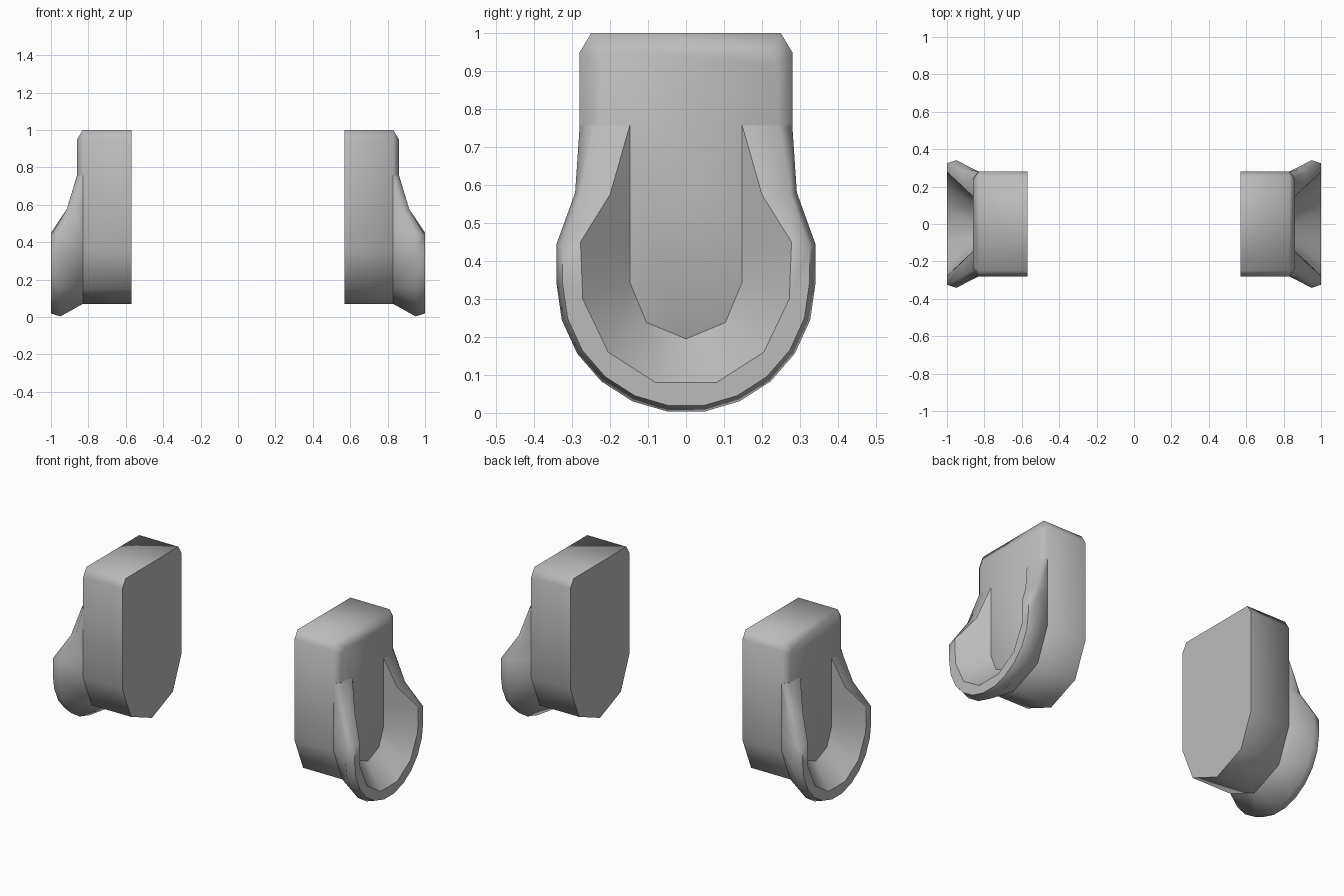
import bpy, bmesh, math

cube = bpy.data.objects.get("Cube")
if cube:
    bpy.data.objects.remove(cube, do_unlink=True)

grey = bpy.data.materials.new("plain grey")
grey.use_nodes = True
colour = (0.5, 0.5, 0.5, 1)
grey.diffuse_color = colour
grey.node_tree.nodes["Principled BSDF"].inputs["Base Color"].default_value = colour


def arc(radius, centre, steps):
    """Lower half circle from +y to -y as (y, z) points."""
    return [(radius * math.cos(math.pi * i / steps),
             centre - radius * math.sin(math.pi * i / steps)) for i in range(steps + 1)]


def finish(bm, name, angle):
    """Mesh to object, mirrored to the other side, smooth with sharp edges kept."""
    bmesh.ops.remove_doubles(bm, verts=bm.verts, dist=0.0005)
    bmesh.ops.dissolve_degenerate(bm, edges=bm.edges, dist=0.0005)
    bmesh.ops.recalc_face_normals(bm, faces=bm.faces)
    mesh = bpy.data.meshes.new(name)
    bm.to_mesh(mesh)
    bm.free()
    mesh.materials.append(grey)
    ob = bpy.data.objects.new(name, mesh)
    bpy.context.collection.objects.link(ob)
    bpy.ops.object.select_all(action='DESELECT')
    ob.select_set(True)
    bpy.context.view_layer.objects.active = ob
    bpy.ops.object.shade_smooth_by_angle(angle=math.radians(angle), keep_sharp_edges=True)
    ob.modifiers.new("Mirror", 'MIRROR').use_mirror_merge = False


# Body block: rounded bottom, clipped top corners, bevelled outer face
def body_loop(bm, x, half, top, clip_y, clip_z):
    pts = [(half - clip_y, top), (half, top - clip_z)] + arc(half, 0.35, 4)
    pts += [(-half, top - clip_z), (clip_y - half, top)]
    return [bm.verts.new((x, y, z)) for y, z in pts]


bm = bmesh.new()
loops = [body_loop(bm, 0.57, 0.28, 1.0, 0.03, 0.05),
         body_loop(bm, 0.83, 0.28, 1.0, 0.03, 0.05),
         body_loop(bm, 0.86, 0.24, 0.95, 0.02, 0.03)]
for a, b in zip(loops, loops[1:]):
    for i in range(len(a)):
        j = (i + 1) % len(a)
        bm.faces.new((a[i], a[j], b[j], b[i]))
bm.faces.new(loops[0])
bm.faces.new(loops[-1])
finish(bm, "body", 62)


# Cup lip: U-shaped rails joined by strips
def rail(bm, sides, curve, x):
    """Three side points (x, y, z), a curve at depth x, then the mirrored sides."""
    pts = [(i, p) for i, p in enumerate(sides)]
    last = len(curve) - 1
    pts += [(3 + 8 * i / last, (x, y, z)) for i, (y, z) in enumerate(curve)]
    pts += [(14 - i, (px, -y, z)) for i, (px, y, z) in reversed(list(enumerate(sides)))]
    return [(t, bm.verts.new(p)) for t, p in pts]


def strip(bm, a, b):
    """Join two rails that may differ in point count."""
    i = j = 0
    while i < len(a) - 1 or j < len(b) - 1:
        ta = a[i + 1][0] if i < len(a) - 1 else 99
        tb = b[j + 1][0] if j < len(b) - 1 else 99
        if abs(ta - tb) < 0.001:
            bm.faces.new((a[i][1], a[i + 1][1], b[j + 1][1], b[j][1]))
            i, j = i + 1, j + 1
        elif ta < tb:
            bm.faces.new((a[i][1], a[i + 1][1], b[j][1]))
            i += 1
        else:
            bm.faces.new((a[i][1], b[j + 1][1], b[j][1]))
            j += 1


bm = bmesh.new()
heights = (0.757, 0.58, 0.45)
half_rim = [(0.272, 0.30), (0.205, 0.16), (0.08, 0.08)]
rim_curve = half_rim + [(-y, z) for y, z in reversed(half_rim)]
root = rail(bm, [(0.83, 0.28, z) for z in heights], arc(0.28, 0.35, 4), 0.83)
outer = rail(bm, [(0.831, 0.28, 0.757), (0.88, 0.292, 0.58), (0.95, 0.341, 0.445)],
             arc(0.341, 0.341, 11), 0.95)
front = rail(bm, [(0.86, 0.245, 0.757), (0.915, 0.275, 0.578), (1.0, 0.325, 0.435)],
             arc(0.325, 0.341, 11), 1.0)
rim = rail(bm, [(0.861, 0.148, 0.757), (0.915, 0.2, 0.575), (1.0, 0.278, 0.45)],
           rim_curve, 1.0)
floor = rail(bm, [(0.861, 0.147, z) for z in heights], arc(0.147, 0.342, 4), 0.861)

rails = [root, outer, front, rim, floor]
for a, b in zip(rails, rails[1:] + rails[:1]):
    strip(bm, a, b)
for end in (0, -1):
    bm.faces.new([r[end][1] for r in rails])

# Crisp inner rim and floor edges
for r in (rim, floor):
    for (_, p), (_, q) in zip(r, r[1:]):
        edge = bm.edges.get((p, q))
        if edge:
            edge.smooth = False
finish(bm, "cup_lip", 55)
